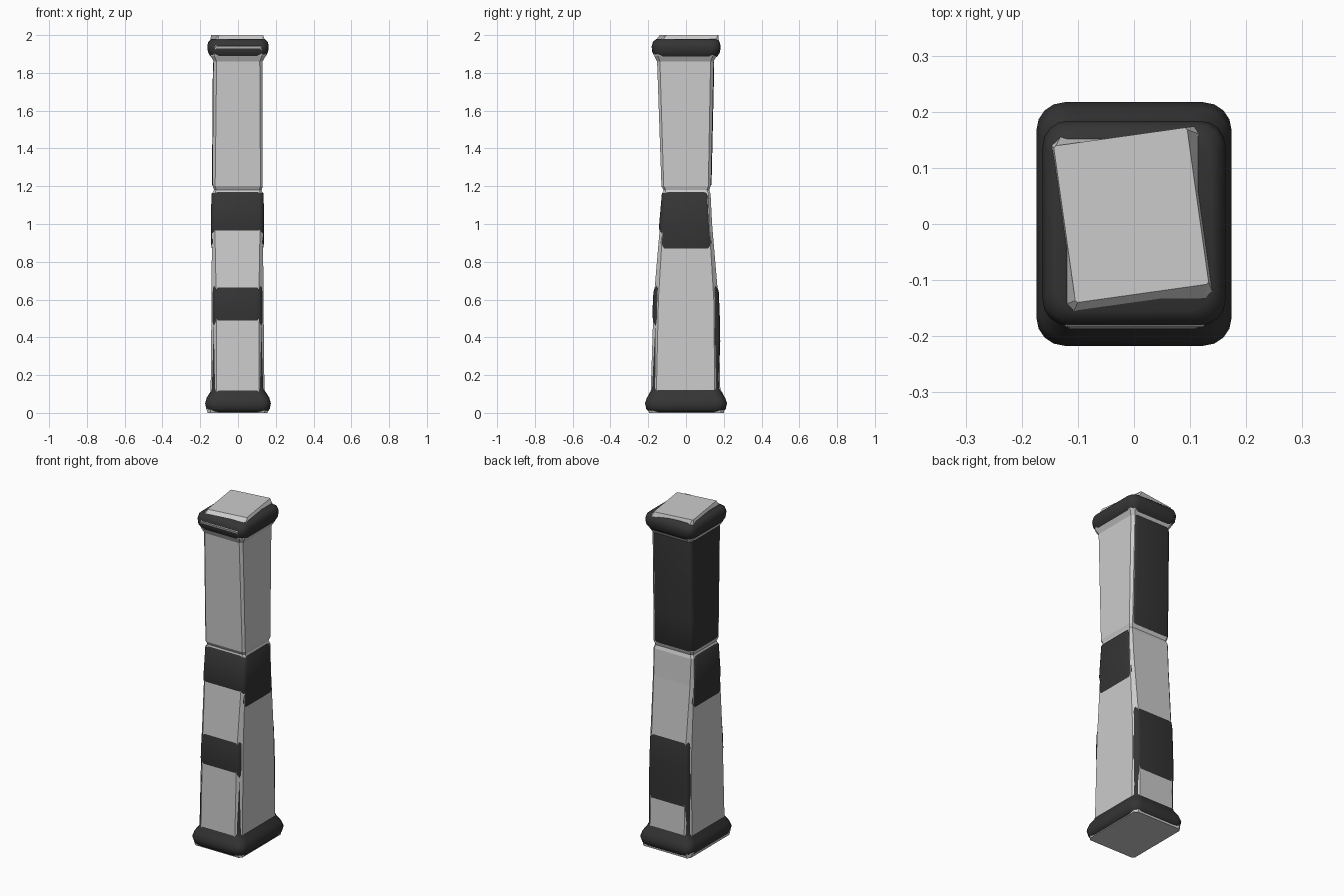
import bpy, bmesh, math
from mathutils import Matrix, Vector

if "Cube" in bpy.data.objects:
    bpy.data.objects.remove(bpy.data.objects["Cube"])


def ring(z, x0, x1, y0, y1, r, segs, twist=0):
    """Rectangle with chamfered (1 segment) or rounded corners."""
    c = Vector(((x0 + x1) / 2, (y0 + y1) / 2, 0))
    rot = Matrix.Rotation(math.radians(twist), 3, 'Z')
    pts = []
    corners = ((x0 + r, y0 + r, 180), (x1 - r, y0 + r, 270),
               (x1 - r, y1 - r, 0), (x0 + r, y1 - r, 90))
    for cx, cy, start in corners:
        for i in range(segs + 1):
            a = math.radians(start + 90 * i / segs)
            p = Vector((cx + r * math.cos(a), cy + r * math.sin(a), 0)) - c
            pts.append(rot @ p + c + Vector((0, 0, z)))
    return pts


def loft(name, rings):
    bm = bmesh.new()
    loops = [[bm.verts.new(p) for p in r] for r in rings]
    n = len(loops[0])
    for a, b in zip(loops, loops[1:]):
        for i in range(n):
            j = (i + 1) % n
            bm.faces.new((a[i], a[j], b[j], b[i]))
    bm.faces.new(loops[0][::-1])
    bm.faces.new(loops[-1])
    me = bpy.data.meshes.new(name)
    bm.to_mesh(me)
    bm.free()
    ob = bpy.data.objects.new(name, me)
    bpy.context.collection.objects.link(ob)
    return ob


# Pale faceted post: z, x range, y range, corner chamfer
core = [
    (0.0, -.160, .155, -.195, .200, .015),
    (0.03, -.170, .160, -.202, .205, .025),
    (0.10, -.145, .140, -.187, .182, .03),
    (0.60, -.140, .135, -.171, .172, .025),
    (1.00, -.138, .132, -.137, .138, .015),
    (1.16, -.136, .131, -.123, .130, .012),
    (1.18, -.127, .125, -.119, .123, .012),
    (1.20, -.133, .131, -.130, .130, .012),
    (1.86, -.128, .130, -.153, .145, .015),
    (1.89, -.145, .147, -.168, .162, .02),
    (1.94, -.150, .152, -.184, .176, .03),
]
top = ring(2.0, -.125, .115, -.125, .157, .004, 1, 8)
loft("post", [ring(*c, 1) for c in core] + [top])


def core_at(z):
    for a, b in zip(core, core[1:]):
        if a[0] <= z <= b[0]:
            t = (z - a[0]) / (b[0] - a[0])
            return [p + (q - p) * t for p, q in zip(a[1:5], b[1:5])]


# Dark wrap: where it surfaces on the left, right, front and back faces
wrap = [
    (0.13, ""), (0.20, ""), (0.38, "B"), (0.46, "B"), (0.52, "FB"),
    (0.64, "FB"), (0.69, ""), (0.84, ""), (0.90, "LR"), (0.95, "LR"),
    (0.98, "LRF"), (1.16, "LRF"), (1.18, ""), (1.21, "LB"), (1.40, "LB"),
    (1.56, "LB"), (1.84, "LB"), (1.87, ""),
]
rings = [ring(z, -x, x, -y, y, .05, 4) for z, x, y in (
    (0.004, .155, .195), (0.02, .168, .210), (0.05, .174, .217),
    (0.08, .166, .207), (0.11, .147, .190))]
for z, sides in wrap:
    ext = [v + s * (.005 if k in sides else -.005)
           for v, s, k in zip(core_at(z), (-1, 1, -1, 1), "LRFB")]
    rings.append(ring(z, *ext, .028, 4))
rings += [ring(z, -x, x, y0, y1, .045, 4) for z, x, y0, y1 in (
    (1.89, .148, -.168, .168), (1.91, .159, -.179, .180),
    (1.94, .163, -.181, .184), (1.965, .157, -.175, .178),
    (1.98, .140, -.155, .160))]
shell = loft("dark_wrap", rings)

mat = bpy.data.materials.new("charcoal")
mat.diffuse_color = (0.035, 0.035, 0.035, 1)
mat.use_nodes = True
mat.node_tree.nodes["Principled BSDF"].inputs["Base Color"].default_value = mat.diffuse_color
shell.data.materials.append(mat)
bpy.context.view_layer.objects.active = shell
shell.select_set(True)
bpy.ops.object.shade_smooth_by_angle(angle=math.radians(50))
